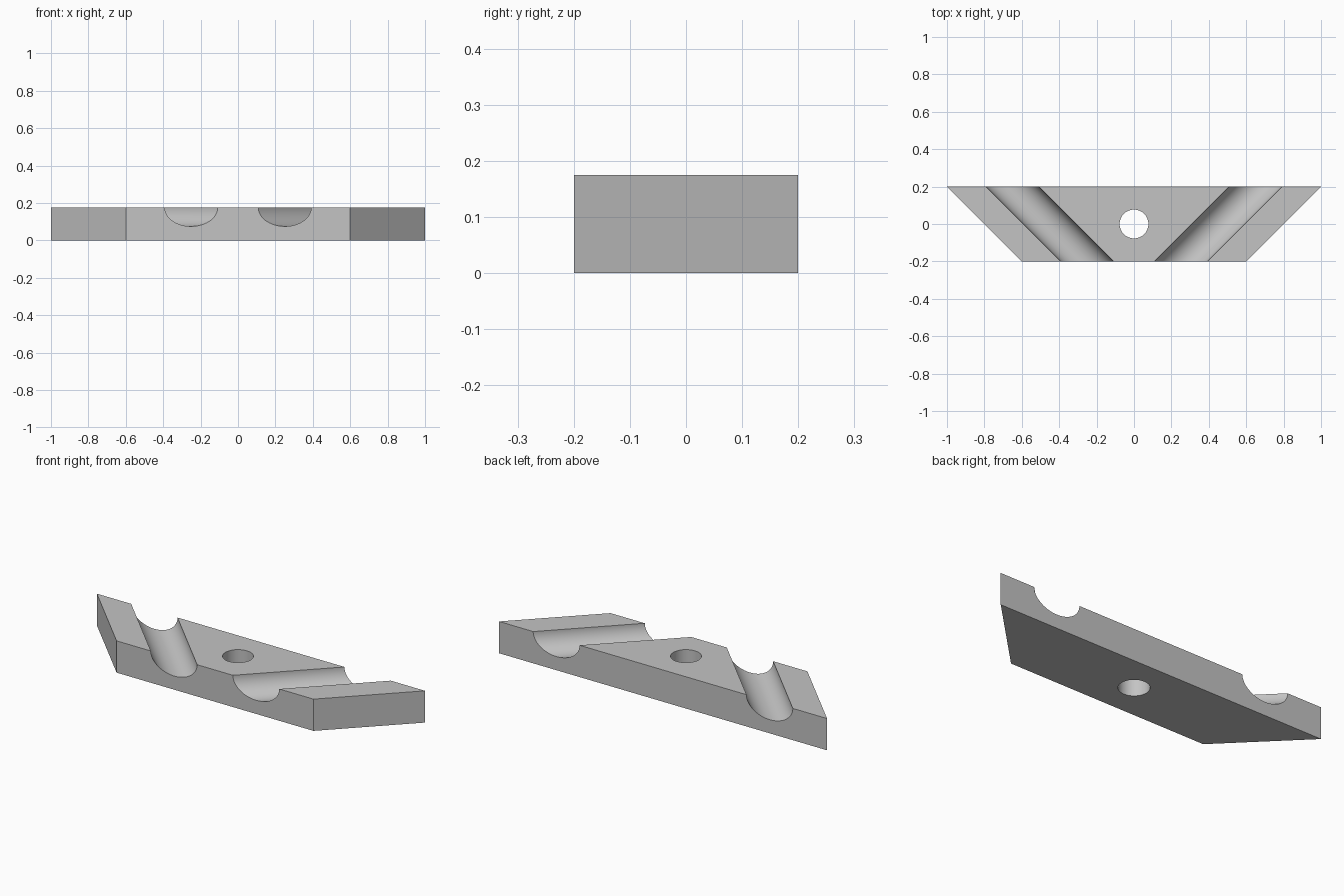
import bpy, bmesh
from math import pi, radians
from mathutils import Matrix

cube = bpy.data.objects.get("Cube")
if cube:
    bpy.data.objects.remove(cube, do_unlink=True)

HEIGHT = 0.175
HALF_DEPTH = 0.2
SEGMENTS = 64

grey = bpy.data.materials.new("plain grey")
grey.use_nodes = True
color = (0.55, 0.55, 0.55, 1)
grey.diffuse_color = color
grey.node_tree.nodes["Principled BSDF"].inputs["Base Color"].default_value = color


def add_object(name, bm):
    bmesh.ops.recalc_face_normals(bm, faces=bm.faces)
    mesh = bpy.data.meshes.new(name)
    bm.to_mesh(mesh)
    bm.free()
    mesh.materials.append(grey)
    obj = bpy.data.objects.new(name, mesh)
    bpy.context.collection.objects.link(obj)
    return obj


def cylinder_cutter(name, radius, length, matrix):
    bm = bmesh.new()
    # half a segment of spin keeps vertices off the block's top plane
    spin = Matrix.Rotation(pi / SEGMENTS, 4, 'Z')
    bmesh.ops.create_cone(bm, cap_ends=True, segments=SEGMENTS, radius1=radius,
                          radius2=radius, depth=length, matrix=matrix @ spin)
    obj = add_object(name, bm)
    obj.hide_render = True
    return obj


# Trapezoid block, wide at the back
bm = bmesh.new()
outline = [(-0.6, -HALF_DEPTH), (0.6, -HALF_DEPTH), (1, HALF_DEPTH), (-1, HALF_DEPTH)]
base = bm.faces.new([bm.verts.new((x, y, 0)) for x, y in outline])
top = bmesh.ops.extrude_face_region(bm, geom=[base])
bmesh.ops.translate(bm, vec=(0, 0, HEIGHT),
                    verts=[v for v in top["geom"] if isinstance(v, bmesh.types.BMVert)])
block = add_object("clamp_block", bm)

# Central bolt hole and two half-round diagonal grooves
cutters = [cylinder_cutter("bolt_hole_cutter", 0.077, 1, Matrix.Identity(4))]
for side, name in ((1, "left"), (-1, "right")):
    place = (Matrix.Translation((side * 0.45, 0, HEIGHT))
             @ Matrix.Rotation(radians(-45 * side), 4, 'Z')
             @ Matrix.Rotation(radians(90), 4, 'X'))
    cutters.append(cylinder_cutter(name + "_groove_cutter", 0.1, 0.9, place))

bpy.ops.object.select_all(action='DESELECT')
block.select_set(True)
bpy.context.view_layer.objects.active = block
for cutter in cutters:
    mod = block.modifiers.new(cutter.name, 'BOOLEAN')
    mod.operation = 'DIFFERENCE'
    mod.solver = 'EXACT'
    mod.object = cutter
    bpy.ops.object.modifier_apply(modifier=mod.name)
for cutter in cutters:
    bpy.data.objects.remove(cutter, do_unlink=True)

bpy.ops.object.shade_smooth_by_angle(angle=radians(30))
